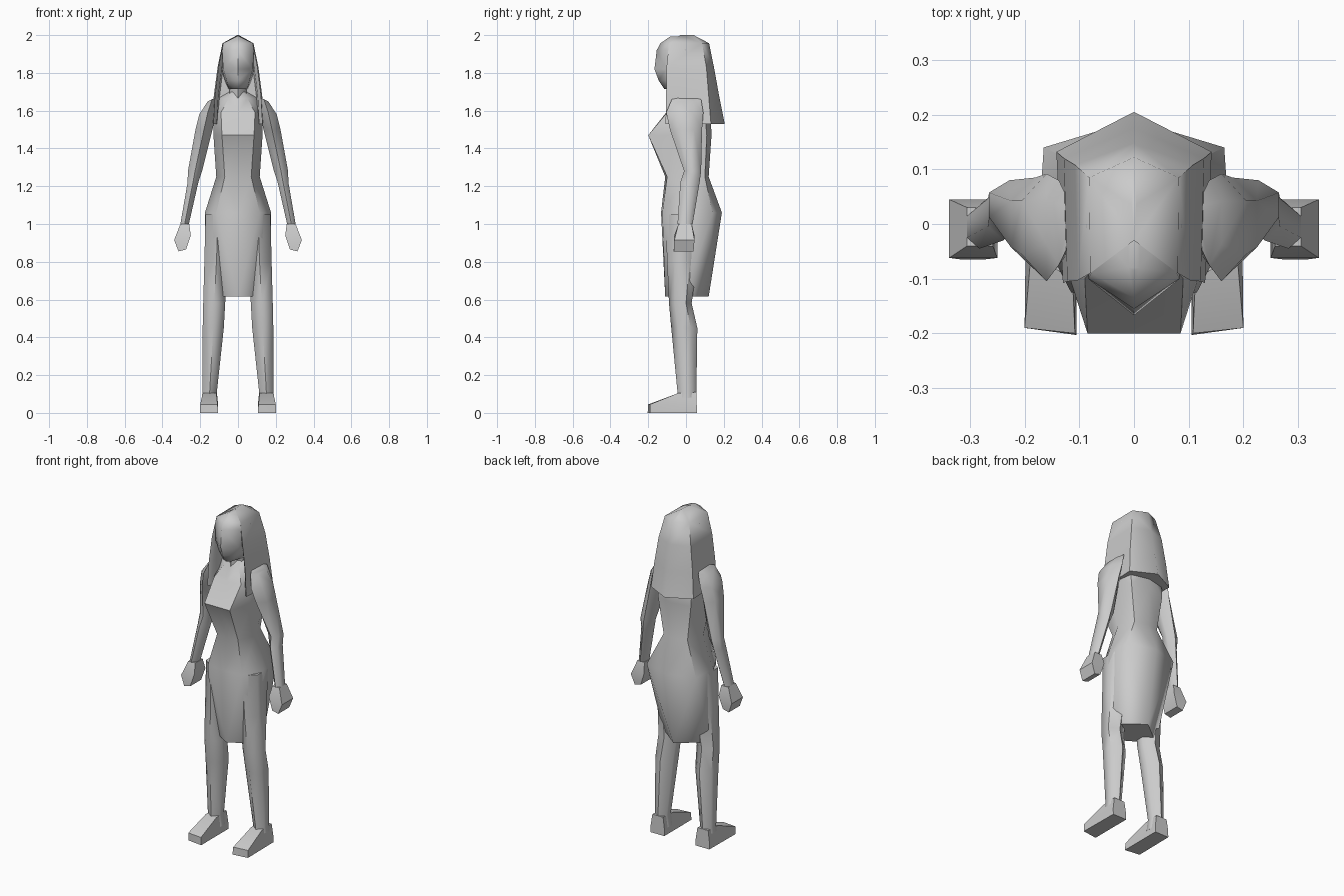
import bpy, bmesh, math
from mathutils import Vector

if "Cube" in bpy.data.objects:
    bpy.data.objects.remove(bpy.data.objects["Cube"])

mat = bpy.data.materials.new("light_grey")
mat.diffuse_color = (0.6, 0.6, 0.6, 1)
mat.use_nodes = True
mat.node_tree.nodes["Principled BSDF"].inputs["Base Color"].default_value = mat.diffuse_color


def loft(name, rings, angle=60, flip=1):
    """Skin closed rings of equal point count, split quads on the shorter diagonal."""
    bm = bmesh.new()
    vs = [[bm.verts.new((p[0] * flip, p[1], p[2])) for p in r] for r in rings]
    n = len(rings[0])
    for a, b in zip(vs, vs[1:]):
        for i in range(n):
            j = (i + 1) % n
            if (a[i].co - b[j].co).length < (a[j].co - b[i].co).length:
                tris = ((a[i], a[j], b[j]), (a[i], b[j], b[i]))
            else:
                tris = ((a[i], a[j], b[i]), (a[j], b[j], b[i]))
            for t in tris:
                bm.faces.new(t)
    bm.faces.new(vs[0])
    bm.faces.new(vs[-1])
    bmesh.ops.remove_doubles(bm, verts=bm.verts, dist=0.0005)
    bmesh.ops.dissolve_degenerate(bm, edges=bm.edges, dist=0.0001)
    bmesh.ops.recalc_face_normals(bm, faces=bm.faces)
    me = bpy.data.meshes.new(name)
    bm.to_mesh(me)
    bm.free()
    me.materials.append(mat)
    ob = bpy.data.objects.new(name, me)
    bpy.context.collection.objects.link(ob)
    bpy.context.view_layer.objects.active = ob
    ob.select_set(True)
    bpy.ops.object.shade_smooth_by_angle(angle=math.radians(angle))
    ob.select_set(False)


def sym(z, half):
    """Full ring from a half outline running front centre to back centre."""
    pts = [(x, y, z) for x, y in half]
    return pts + [(-x, y, z) for x, y, z in reversed(pts[1:-1])]


def box_ring(x0, x1, y0, y1, z, tilt=0.0):
    """Six-sided ring filling a box; tilt raises the outer side."""
    shape = [(0, .3), (.5, 0), (1, .25), (1, .75), (.5, 1), (0, .7)]
    return [(x0 + (x1 - x0) * u, y0 + (y1 - y0) * v, z + tilt * (u - .5)) for u, v in shape]


# Dress and torso: hem corners collapse to a point at front and back
loft("dress", [
    sym(.615, [(0, -.11), (0, -.11), (.165, -.01), (0, .12), (0, .12)]),
    sym(1.06, [(0, -.132), (.115, -.125), (.175, -.01), (.165, .14), (0, .19)]),
    sym(1.25, [(0, -.11), (.07, -.10), (.115, 0), (.08, .10), (0, .12)]),
    sym(1.47, [(0, -.20), (.085, -.20), (.13, -.06), (.11, .11), (0, .135)]),
    sym(1.59, [(0, -.105), (.09, -.10), (.13, -.02), (.11, .10), (0, .13)]),
    sym(1.665, [(0, -.07), (.05, -.06), (.11, 0), (.07, .07), (0, .09)]),
    sym(1.70, [(0, -.05), (.035, -.04), (.05, 0), (.035, .05), (0, .06)]),
], 50)

# Neck
loft("neck", [sym(z, [(0, -.06 - d), (.045, -.03), (.045, .05), (0, .07)])
              for z, d in ((1.66, .01), (1.78, 0))])

# Head with a pointed, faceted face
loft("head", [
    sym(1.715, [(0, -.115), (.025, -.105), (.05, -.02), (0, .05)]),
    sym(1.76, [(0, -.145), (.06, -.10), (.07, 0), (0, .08)]),
    sym(1.82, [(0, -.167), (.078, -.105), (.09, 0), (0, .1)]),
    sym(1.92, [(0, -.155), (.083, -.10), (.088, 0), (0, .1)]),
    sym(1.957, [(0, -.135), (.078, -.09), (.08, 0), (0, .1)]),
    sym(1.992, [(0, -.085), (.01, -.08), (.012, 0), (0, .04)]),
], 70)


# Long hair, hollow at the front, widening to the hem
def hair_ring(z, xf, yf, xb, yb, yc):
    return sym(z, [(0, -.005), (xf - .025, -.005), (xf - .018, yf + .02),
                   (xf, yf), (xb, yb), (0, yc)])


loft("hair", [
    hair_ring(1.53, .13, -.108, .142, .132, .205),
    hair_ring(1.68, .122, -.105, .128, .12, .175),
    hair_ring(1.83, .103, -.103, .108, .108, .148),
    hair_ring(1.957, .08, -.09, .082, .085, .122),
    sym(2.0, [(0, -.005), (0, -.005), (0, -.03), (0, -.03), (.004, .035), (0, .04)]),
], 60)

for side, s in (("right", 1), ("left", -1)):
    # Arm: shoulder, elbow, wrist
    loft(side + "_arm", [
        box_ring(.115, .16, -.075, .08, 1.66, -.02),
        box_ring(.115, .205, -.105, .092, 1.59, -.02),
        box_ring(.135, .225, -.085, .085, 1.50),
        box_ring(.19, .265, -.01, .08, 1.28),
        box_ring(.21, .267, -.03, .072, 1.22),
        box_ring(.26, .305, -.045, .035, 1.0),
    ], 60, s)

    # Hand: flared block with a slanted end
    def hand_ring(x0, x1, y0, y1, za, zb):
        return [(x0, y0, za), (x1, y0, zb), (x1, y1, zb), (x0, y1, za)]
    loft(side + "_hand", [
        hand_ring(.258, .305, -.04, .03, 1.0, 1.0),
        hand_ring(.25, .338, -.062, .045, .94, .915),
        hand_ring(.275, .315, -.065, .04, .865, .855),
    ], 40, s)

    # Leg from hip to ankle
    loft(side + "_leg", [
        box_ring(.04, .172, -.11, .09, 1.05),
        box_ring(.05, .178, -.10, .06, .80),
        box_ring(.068, .184, -.09, .03, .58),
        box_ring(.075, .187, -.078, .06, .45),
        box_ring(.112, .188, -.045, .055, .11),
        box_ring(.105, .195, -.05, .057, .04),
    ], 60, s)

    # Foot: low wedge reaching forward
    loft(side + "_foot", [
        [(.115, .055, .11), (.187, .055, .11), (.187, -.04, .105), (.115, -.04, .105)],
        [(.105, .057, .04), (.197, .057, .04), (.2, -.19, .045), (.108, -.2, .045)],
        [(.105, .058, 0), (.197, .058, 0), (.2, -.19, 0), (.105, -.203, 0)],
    ], 40, s)
